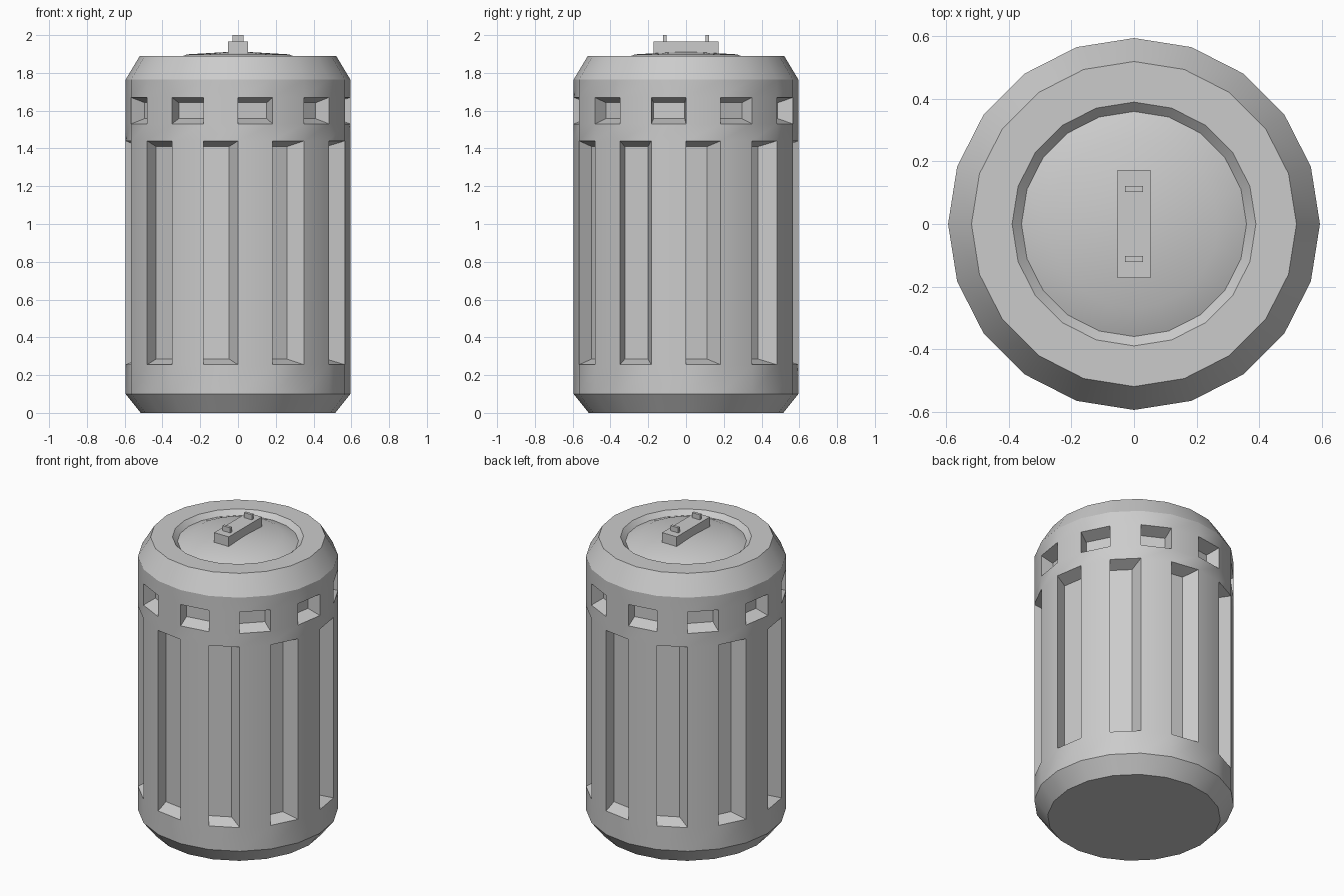
import bpy, bmesh
from math import sin, cos, pi
from mathutils import Vector

if "Cube" in bpy.data.objects:
    bpy.data.objects.remove(bpy.data.objects["Cube"])

N = 20  # sides


def finish(name, bm, smooth=False):
    bmesh.ops.recalc_face_normals(bm, faces=bm.faces[:])
    me = bpy.data.meshes.new(name)
    bm.to_mesh(me)
    bm.free()
    ob = bpy.data.objects.new(name, me)
    bpy.context.collection.objects.link(ob)
    if smooth:
        bpy.ops.object.select_all(action='DESELECT')
        ob.select_set(True)
        bpy.context.view_layer.objects.active = ob
        bpy.ops.object.shade_smooth_by_angle(angle=0.5)
    return ob


def box(name, x0, x1, y0, y1, z0, z1):
    bm = bmesh.new()
    bmesh.ops.create_cube(bm, size=1)
    for v in bm.verts:
        v.co = Vector((x1 if v.co.x > 0 else x0,
                       y1 if v.co.y > 0 else y0,
                       z1 if v.co.z > 0 else z0))
    return finish(name, bm)


def recess(bm, quad, left, right, tb, depth):
    """Sunken panel: walls running in to a smaller floor.
    quad = lower left, lower right, upper right, upper left."""
    a, b, c, d = quad
    t = (b.co - a.co).normalized()
    inward = Vector((-t.y, t.x, 0)) * depth
    up = Vector((0, 0, tb))
    offs = (t * left + up, -t * right + up, -t * right - up, t * left - up)
    floor = [bm.verts.new(v.co + o + inward) for v, o in zip(quad, offs)]
    bm.faces.new(floor)
    for i in range(4):
        j = (i + 1) % 4
        bm.faces.new((quad[i], quad[j], floor[j], floor[i]))


# canister body: lathed profile with tall slots and small windows
R = 0.595
profile = [(0.515, 0), (R, 0.10), (R, 0.255), (R, 1.44), (R, 1.53), (R, 1.67),
           (R, 1.765), (0.52, 1.89), (0.39, 1.89), (0.36, 1.86),
           (0.27, 1.898)]
SLOT, WINDOW = 2, 4  # profile bands carrying recesses
bm = bmesh.new()
rings = [[bm.verts.new((r * cos(2 * pi * k / N), r * sin(2 * pi * k / N), z))
          for k in range(N)] for r, z in profile]
for i in range(len(rings) - 1):
    for k in range(N):
        n = (k + 1) % N
        quad = (rings[i][k], rings[i][n], rings[i + 1][n], rings[i + 1][k])
        if i == SLOT and k % 2 == 0:
            recess(bm, quad, -0.012, 0.06, 0.03, 0.08)
        elif i == WINDOW and k % 2 == 1:
            recess(bm, quad, 0.0, 0.02, 0.028, 0.08)
        else:
            bm.faces.new(quad)
bm.faces.new(rings[0][::-1])
# shallow domed lid centre
tip = bm.verts.new((0, 0, 1.914))
for k in range(N):
    bm.faces.new((rings[-1][k], rings[-1][(k + 1) % N], tip))
finish("canister_body", bm, smooth=True)

# lid handle with two small pins
box("lid_handle", -0.053, 0.053, -0.172, 0.172, 1.895, 1.967)
for name, y in (("front_pin", -0.112), ("back_pin", 0.112)):
    box(name, -0.028, 0.028, y - 0.009, y + 0.009, 1.96, 2.0)
